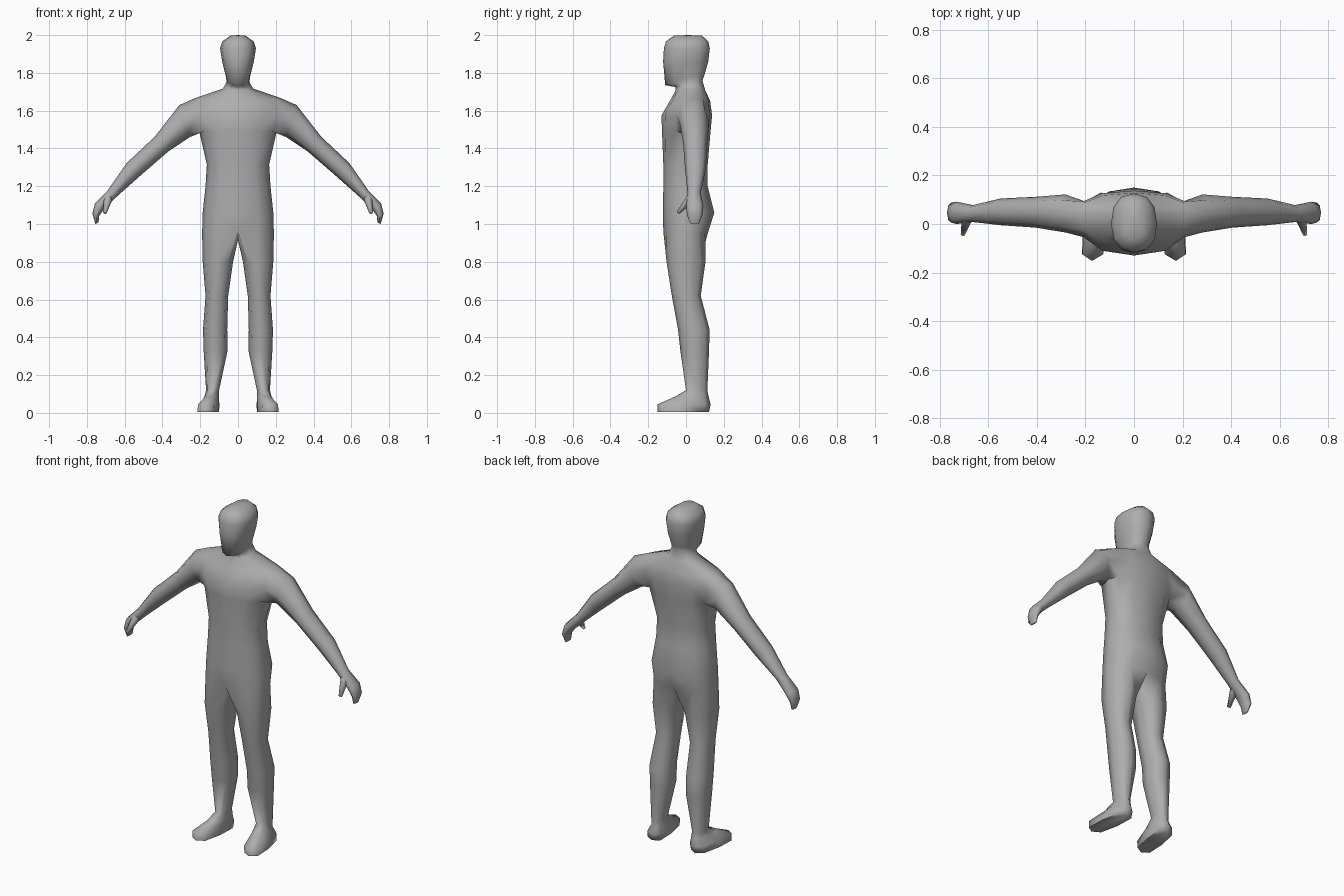
import bpy, bmesh
from math import sin, cos, radians
from mathutils import Vector

cube = bpy.data.objects.get("Cube")
if cube:
    bpy.data.objects.remove(cube)

grey = bpy.data.materials.new("plain grey")
grey.use_nodes = True
color = (0.42, 0.42, 0.42, 1)
grey.diffuse_color = color
grey.node_tree.nodes["Principled BSDF"].inputs["Base Color"].default_value = color


def power(v, p):
    return abs(v) ** p * (1 if v >= 0 else -1)


def half_ring(bm, w, z, yf, yb, ym, lift_f=0, lift_b=0, p=0.85):
    """Left half of a body section, from front centre round to back centre."""
    out = []
    for i in range(7):
        a = radians(30 * i)
        c = cos(a)
        reach, lift = (yf - ym, lift_f) if c > 0 else (yb - ym, lift_b)
        x = 0 if i in (0, 6) else w * sin(a) ** p
        out.append(bm.verts.new((x, ym + reach * abs(c) ** p, z + lift * abs(c))))
    return out


def leg_ring(bm, z, xi, xo, yf, yb, splay=0, p=0.85):
    """Eight-sided leg section, starting at the front inner corner."""
    cx, cy = (xi + xo) / 2, (yf + yb) / 2
    out = []
    for i in range(8):
        a = radians(45 * i - 45)
        y = cy - (yb - yf) / 2 * power(cos(a), p)
        x = cx + (xo - xi) / 2 * power(sin(a), p) - splay * (y - cy)
        out.append(bm.verts.new((x, y, z)))
    return out


def arm_ring(bm, xt, zt, xb, zb, yf, yb):
    """Eight-sided arm section between a top and a bottom point."""
    top, bottom = Vector((xt, 0, zt)), Vector((xb, 0, zb))
    out = []
    for i in range(8):
        a = radians(45 * i)
        co = (top + bottom) / 2 + (top - bottom) / 2 * cos(a)
        co.y = (yf + yb) / 2 - (yb - yf) / 2 * sin(a)
        out.append(bm.verts.new(co))
    return out


def loft(bm, a, b, closed=True, skip=()):
    n = len(a)
    for i in range(n if closed else n - 1):
        if i not in skip:
            j = (i + 1) % n
            bm.faces.new((a[i], a[j], b[j], b[i]))


def finish(bm, name):
    bmesh.ops.recalc_face_normals(bm, faces=bm.faces)
    mesh = bpy.data.meshes.new(name)
    bm.to_mesh(mesh)
    bm.free()
    mesh.materials.append(grey)
    obj = bpy.data.objects.new(name, mesh)
    bpy.context.collection.objects.link(obj)
    mirror = obj.modifiers.new("mirror", 'MIRROR')
    mirror.merge_threshold = 0.0005
    bpy.ops.object.select_all(action='DESELECT')
    obj.select_set(True)
    bpy.context.view_layer.objects.active = obj
    bpy.ops.object.modifier_apply(modifier="mirror")
    bpy.ops.object.shade_smooth_by_angle(angle=radians(85))
    return obj


bm = bmesh.new()

# Torso, neck and head sections from the hips up
sections = [
    (0.19, 0.95, -0.12, 0.115, 0.0, 0.01, 0.0),
    (0.187, 1.06, -0.122, 0.15, 0.01),
    (0.172, 1.2, -0.12, 0.115, 0.0),
    (0.165, 1.315, -0.12, 0.115, 0.0),
    (0.205, 1.49, -0.127, 0.13, 0.03),
    (0.235, 1.575, -0.13, 0.138, 0.04),
    (0.225, 1.667, -0.085, 0.128, 0.045, -0.015, -0.015),
    (0.08, 1.717, -0.055, 0.102, 0.035, -0.01, -0.01),
    (0.061, 1.75, -0.055, 0.087, 0.02, -0.025, 0.01),
    (0.063, 1.775, -0.11, 0.098, 0.01, -0.04, 0.015),
    (0.084, 1.86, -0.121, 0.118, 0.0),
    (0.095, 1.93, -0.117, 0.126, 0.0),
    (0.083, 1.967, -0.106, 0.118, 0.0),
    (0.04, 1.997, -0.065, 0.085, 0.0),
]
rings = [half_ring(bm, *s) for s in sections]
ARMPIT = 4
for k in range(len(rings) - 1):
    hole = (2, 3) if k in (ARMPIT, ARMPIT + 1) else ()
    loft(bm, rings[k], rings[k + 1], closed=False, skip=hole)
crown = bm.verts.new((0, 0.01, 2.0))
for a, b in zip(rings[-1], rings[-1][1:]):
    bm.faces.new((a, b, crown))

# Arm and mitten hand grown from the shoulder opening
low, mid, high = rings[ARMPIT:ARMPIT + 3]
prev = [high[3], high[2], mid[2], low[2], low[3], low[4], mid[4], high[4]]
bm.verts.remove(mid[3])
for spec in [
    (0.31, 1.63, 0.255, 1.46, -0.035, 0.122),
    (0.44, 1.463, 0.37, 1.383, -0.015, 0.112),
    (0.59, 1.322, 0.51, 1.262, -0.005, 0.105),
    (0.69, 1.178, 0.638, 1.148, 0.008, 0.078),
    (0.757, 1.11, 0.705, 1.085, 0.0, 0.092),
    (0.771, 1.055, 0.735, 1.043, 0.005, 0.088),
    (0.755, 1.0, 0.738, 1.008, 0.02, 0.07),
]:
    ring = arm_ring(bm, *spec)
    loft(bm, prev, ring)
    prev = ring
bm.faces.new(prev)

# Leg and foot grown from the hip section and a crotch point
prev = rings[0] + [bm.verts.new((0, 0.01, 0.915))]
for spec in [
    (0.8, 0.026, 0.187, -0.103, 0.103),
    (0.62, 0.052, 0.172, -0.075, 0.078),
    (0.44, 0.057, 0.185, -0.042, 0.125),
    (0.33, 0.055, 0.182, -0.03, 0.122),
    (0.12, 0.1, 0.169, 0.0, 0.113),
    (0.085, 0.1, 0.178, -0.06, 0.12, 0.1),
    (0.045, 0.103, 0.207, -0.152, 0.13, 0.13, 0.6),
    (0.005, 0.105, 0.21, -0.15, 0.122, 0.13, 0.6),
]:
    ring = leg_ring(bm, *spec)
    loft(bm, prev, ring)
    prev = ring
bm.faces.new(prev)
finish(bm, "body")

# Thumbs
bm = bmesh.new()
start, end = Vector((0.688, 0.025, 1.135)), Vector((0.705, -0.042, 1.06))
axis = end - start
bmesh.ops.create_cone(bm, cap_ends=True, segments=6, radius1=0.024,
                      radius2=0.01, depth=axis.length)
bmesh.ops.rotate(bm, verts=bm.verts, matrix=axis.to_track_quat('Z', 'Y').to_matrix())
bmesh.ops.translate(bm, verts=bm.verts, vec=(start + end) / 2)
finish(bm, "thumbs")
